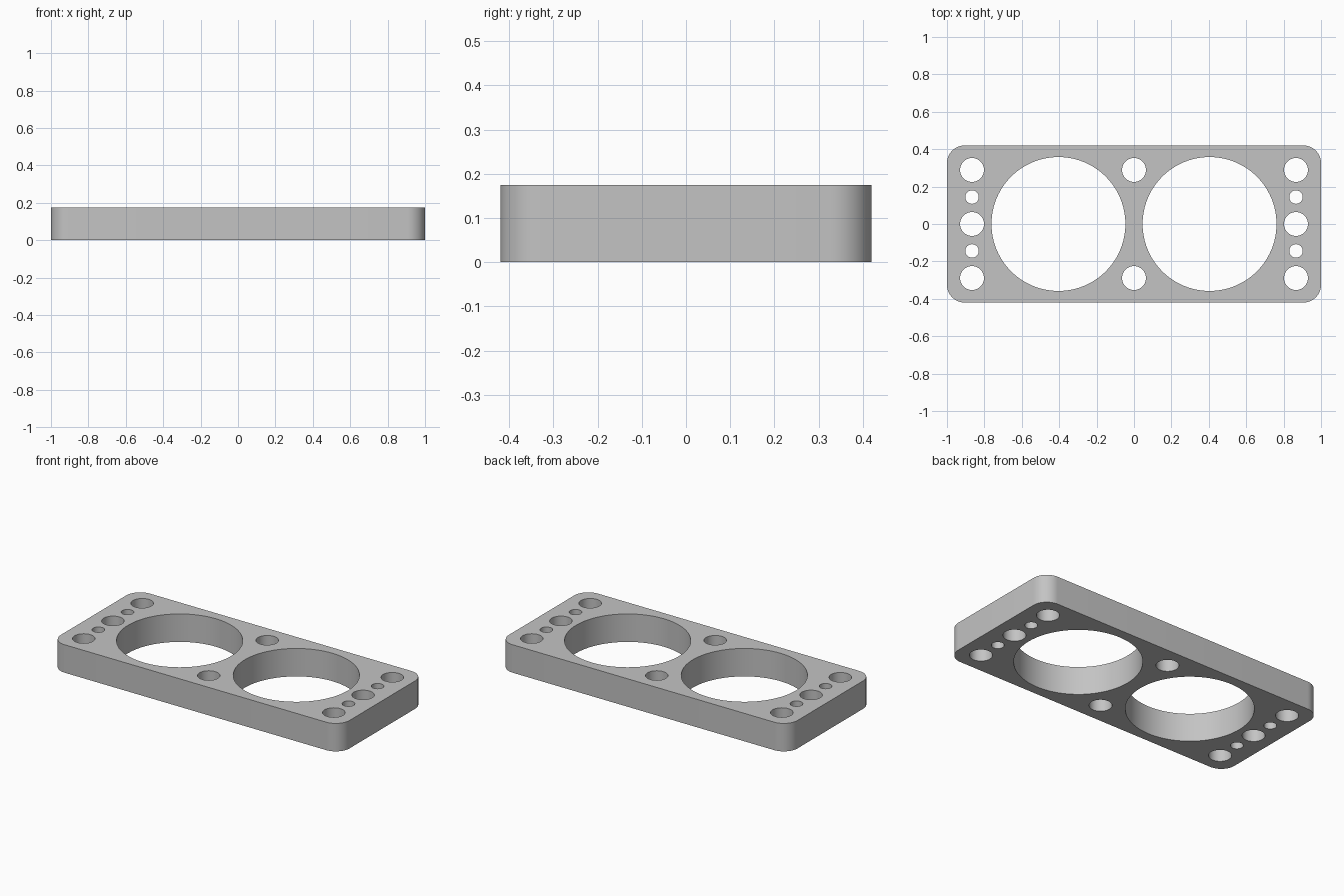
import bpy, bmesh
from math import sin, cos, pi, radians
from mathutils import Vector

cube = bpy.data.objects.get("Cube")
if cube:
    bpy.data.objects.remove(cube, do_unlink=True)

HALF_X, HALF_Y, HEIGHT, CORNER = 1.0, 0.42, 0.175, 0.095


def arc(cx, cy, r, start, sweep, steps):
    return [(cx + r * cos(start + sweep * i / steps),
             cy + r * sin(start + sweep * i / steps)) for i in range(steps)]


def add_loop(bm, points):
    verts = [bm.verts.new((x, y, 0)) for x, y in points]
    for a, b in zip(verts, verts[1:] + verts[:1]):
        bm.edges.new((a, b))


bm = bmesh.new()

# Rounded rectangular outline
outline = []
for i, (sx, sy) in enumerate([(1, 1), (-1, 1), (-1, -1), (1, -1)]):
    cx, cy = sx * (HALF_X - CORNER), sy * (HALF_Y - CORNER)
    outline += arc(cx, cy, CORNER, i * pi / 2, pi / 2, 12)
    end = (i + 1) * pi / 2
    outline.append((cx + CORNER * cos(end), cy + CORNER * sin(end)))
add_loop(bm, outline)

# Two large bores, with bolt and pin holes in rows at the ends and middle
holes = [(s * 0.404, 0, 0.358, 96) for s in (-1, 1)]
holes += [(x, y, 0.064, 40) for x in (-0.866, 0, 0.866) for y in (-0.289, 0.289)]
for x in (-0.866, 0.866):
    holes.append((x, 0, 0.064, 40))
    holes += [(x, y, 0.036, 32) for y in (-0.144, 0.144)]
for x, y, r, steps in holes:
    add_loop(bm, arc(x, y, r, 0, 2 * pi, steps))

# Fill between the loops and extrude to a solid plate
bmesh.ops.triangle_fill(bm, edges=bm.edges[:], use_beauty=True, normal=(0, 0, 1))
ext = bmesh.ops.extrude_face_region(bm, geom=bm.faces[:], use_keep_orig=True)
top = [g for g in ext["geom"] if isinstance(g, bmesh.types.BMVert)]
bmesh.ops.translate(bm, verts=top, vec=Vector((0, 0, HEIGHT)))
bmesh.ops.recalc_face_normals(bm, faces=bm.faces[:])

mesh = bpy.data.meshes.new("plate")
bm.to_mesh(mesh)
bm.free()
plate = bpy.data.objects.new("plate", mesh)
bpy.context.collection.objects.link(plate)

# Plain grey material
grey = bpy.data.materials.new("plain grey")
grey.use_nodes = True
grey.diffuse_color = (0.55, 0.55, 0.55, 1)
grey.node_tree.nodes["Principled BSDF"].inputs["Base Color"].default_value = grey.diffuse_color
mesh.materials.append(grey)

# Smooth walls, sharp rims
bpy.ops.object.select_all(action="DESELECT")
plate.select_set(True)
bpy.context.view_layer.objects.active = plate
bpy.ops.object.shade_smooth_by_angle(angle=radians(30))
